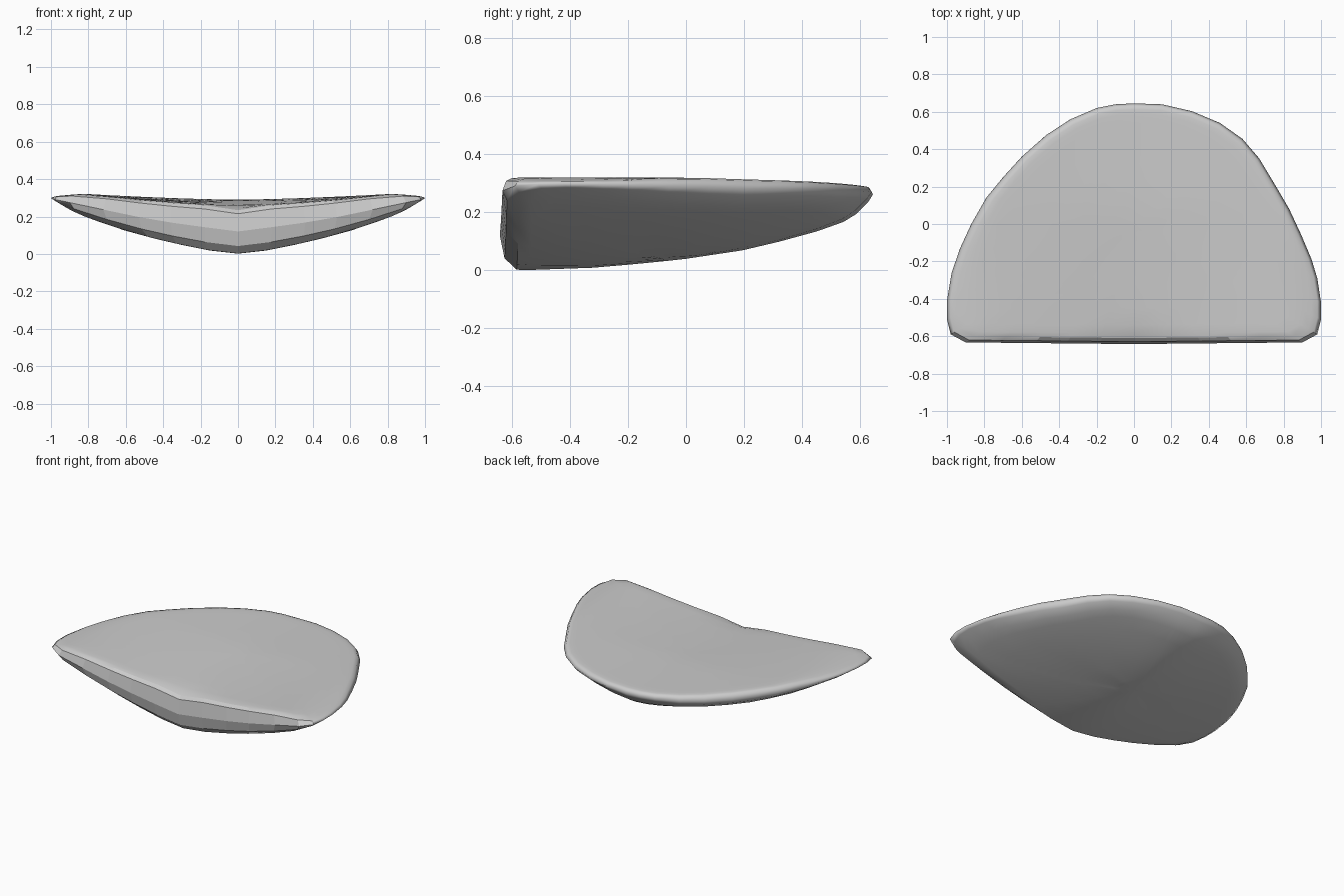
import bpy, bmesh, math

if "Cube" in bpy.data.objects:
    bpy.data.objects.remove(bpy.data.objects["Cube"])

# Half outlines seen from above, back centre to front corner
right = [(0.15, .64), (.31, .603), (.46, .54), (.58, .455), (.67, .35), (.76, .2), (.83, .08),
         (.895, -.06), (.95, -.19), (.98, -.29), (1, -.42), (1, -.51), (.98, -.59)]
left = [(-.1, .64), (-.2, .62), (-.34, .56), (-.47, .475), (-.6, .36), (-.7, .25), (-.79, .14),
        (-.87, 0), (-.93, -.13), (-.975, -.26), (-1, -.41), (-1, -.51), (-.98, -.59)]
front = [(x, -.632 - .01 * (1 - abs(x)))
         for x in (.9, .72, .53, .36, .18, 0, -.18, -.36, -.53, -.72, -.9)]
outline = [(0, .645)] + right + front + left[::-1]


def interp(pts, v):
    for (a, p), (b, q) in zip(pts, pts[1:]):
        if v <= b:
            return p + (q - p) * max(0, (v - a) / (b - a))
    return pts[-1][1]


side_curve = [(0, 0), (.1, .008), (.2, .025), (.4, .068), (.6, .122), (.8, .19), (.95, .255), (1, .285)]
keel_curve = [(-.58, 0), (-.3, .01), (-.1, .029), (0, .04), (.2, .07), (.4, .118), (.53, .16),
              (.6, .2), (.645, .235)]


def bottom(x, y):
    return min(interp(side_curve, abs(x)) + interp(keel_curve, y), .29)


def top(x, y):
    sag = .062 - .032 * min(1, max(0, (y + .6) / .7))
    rise = min(1, abs(x) / .8)
    dip = .02 * math.exp(-((x / .06) ** 2 + ((y + .62) / .06) ** 2))
    return .32 - sag * (1 - rise ** 1.5) - dip - .012 * max(0, abs(x) - .85) / .15


# Concentric rings: (scale, surface, blend towards the rim)
rings = [(s, top, w) for s, w in ((.12, 0), (.3, 0), (.5, 0), (.7, 0), (.84, 0), (.91, 0),
                                  (.95, .04), (.98, .2))]
rings += [(1, top, 1)]
rings += [(s, bottom, w) for s, w in ((.975, .35), (.91, .02), (.84, 0), (.7, 0), (.5, 0),
                                      (.3, 0), (.12, 0))]

bm = bmesh.new()
loops = []
for s, surf, w in rings:
    loop = []
    for x, y in outline:
        px, py = x * s, y * s
        rim = (top(x, y) + bottom(x, y)) / 2
        loop.append(bm.verts.new((px, py, surf(px, py) * (1 - w) + rim * w)))
    loops.append(loop)
n = len(outline)
for a, b in zip(loops, loops[1:]):
    for i in range(n):
        j = (i + 1) % n
        bm.faces.new((a[i], a[j], b[j], b[i]))

# Close the middle of both sides
for loop, surf in ((loops[0], top), (loops[-1], bottom)):
    c = bm.verts.new((0, 0, surf(0, 0)))
    for i in range(n):
        bm.faces.new((loop[i], loop[(i + 1) % n], c))
bmesh.ops.recalc_face_normals(bm, faces=bm.faces)

# Smooth all over except the faceted front band
for f in bm.faces:
    f.smooth = not (f.normal.y < -.6 and f.calc_center_median().y < -.55)

mesh = bpy.data.meshes.new("cushion_shell")
bm.to_mesh(mesh)
bm.free()
obj = bpy.data.objects.new("cushion_shell", mesh)
bpy.context.collection.objects.link(obj)
